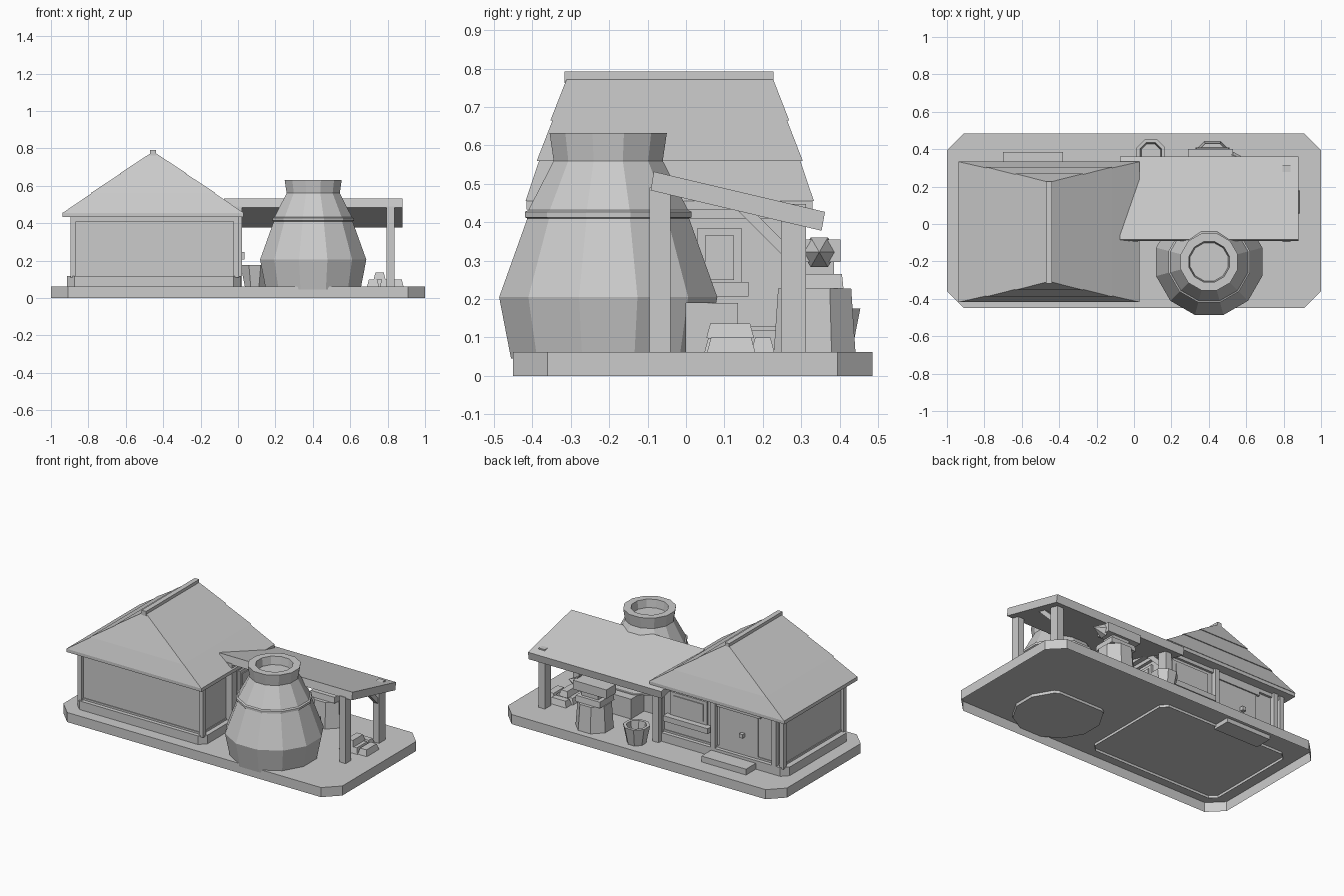
import bpy, bmesh, math
from mathutils import Matrix, Vector

cube = bpy.data.objects.get("Cube")
if cube:
    bpy.data.objects.remove(cube, do_unlink=True)

grey = bpy.data.materials.new("plain_grey")
grey.use_nodes = True
COLOUR = (0.6, 0.6, 0.6, 1)
grey.diffuse_color = COLOUR
grey.node_tree.nodes["Principled BSDF"].inputs["Base Color"].default_value = COLOUR


def finish(name, bm):
    bmesh.ops.recalc_face_normals(bm, faces=bm.faces)
    me = bpy.data.meshes.new(name)
    bm.to_mesh(me)
    bm.free()
    me.materials.append(grey)
    ob = bpy.data.objects.new(name, me)
    bpy.context.collection.objects.link(ob)
    return ob


def loft(name, rings, cap_start=True, cap_end=True, close=False):
    """Skin a list of equal-length point loops."""
    bm = bmesh.new()
    loops = [[bm.verts.new(p) for p in ring] for ring in rings]
    pairs = list(zip(loops, loops[1:]))
    if close:
        pairs.append((loops[-1], loops[0]))
    for a, b in pairs:
        n = len(a)
        for i in range(n):
            j = (i + 1) % n
            bm.faces.new((a[i], a[j], b[j], b[i]))
    if cap_start and not close:
        bm.faces.new(loops[0])
    if cap_end and not close:
        bm.faces.new(loops[-1])
    return finish(name, bm)


def rect(x0, x1, y0, y1, z, c=0.0):
    """Rectangle loop, with cut corners when c is set."""
    if not c:
        return [(x0, y0, z), (x1, y0, z), (x1, y1, z), (x0, y1, z)]
    return [(x0 + c, y0, z), (x1 - c, y0, z), (x1, y0 + c, z), (x1, y1 - c, z),
            (x1 - c, y1, z), (x0 + c, y1, z), (x0, y1 - c, z), (x0, y0 + c, z)]


def box(name, x0, x1, y0, y1, z0, z1, taper=0.0):
    t = taper
    return loft(name, [rect(x0, x1, y0, y1, z0),
                       rect(x0 + t, x1 - t, y0 + t, y1 - t, z1)])


def lathe(name, x, y, profile, sides, cap_start=True):
    rings = []
    for r, z in profile:
        rings.append([(x + r * math.cos((i + 0.5) * math.tau / sides),
                       y + r * math.sin((i + 0.5) * math.tau / sides), z)
                      for i in range(sides)])
    return loft(name, rings, cap_start, True)


# Ground slab, open underneath
loft("ground_slab", [rect(-1, 1, -0.45, 0.485, z, 0.09) for z in (0, 0.062)],
     cap_start=False)

# House body
loft("house_foundation", [rect(-0.915, 0.015, -0.375, 0.285, z, 0.04)
                          for z in (0.045, 0.118)], cap_start=False)
box("house_walls", -0.875, -0.02, -0.345, 0.255, 0.11, 0.44)
box("wall_base_trim", -0.88, -0.015, -0.35, 0.26, 0.118, 0.13)
box("wall_top_beam", -0.89, 0.0, -0.36, 0.27, 0.41, 0.436)
for x in (-0.88, -0.01):
    for y in (-0.35, 0.265):
        box("corner_post", x - 0.015, x + 0.015, y - 0.015, y + 0.015, 0.11, 0.436)
for x in (-0.39, -0.83):
    box("back_wall_post", x - 0.016, x + 0.016, 0.25, 0.285, 0.11, 0.436)

# Hipped roof: eave board, three overlapping courses and ridge cap
RX, Z0, Z1 = -0.4535, 0.455, 0.775


def roof_ring(z, grow=0.0):
    t = (z - Z0) / (Z1 - Z0)
    hx = 0.484 + (0.012 - 0.484) * t + grow
    return rect(RX - hx, RX + hx, -0.418 + 0.108 * t - grow, 0.333 - 0.107 * t + grow, z)


eave = box("roof_eaves", RX - 0.484, RX + 0.484, -0.415, 0.33, 0.433, 0.456)
for low, high in ((Z0, 0.57), (0.56, 0.675), (0.665, Z1)):
    g = 0.0 if low == Z0 else 0.006
    loft("roof_course", [roof_ring(low, g), roof_ring(high, 0)])
box("ridge_cap", RX - 0.016, RX + 0.016, -0.317, 0.228, 0.762, 0.792)

# Door, handle and step on the back wall
box("door", -0.7, -0.42, 0.25, 0.262, 0.118, 0.385)
box("door_lintel", -0.72, -0.4, 0.25, 0.27, 0.385, 0.41)
box("door_handle", -0.605, -0.58, 0.25, 0.285, 0.235, 0.26)
box("door_step", -0.70, -0.38, 0.27, 0.385, 0.035, 0.1)

# Windows: nested frame borders with a sill
box("back_window_frame", -0.335, -0.07, 0.25, 0.263, 0.24, 0.39)
box("back_window_pane", -0.31, -0.095, 0.25, 0.268, 0.26, 0.37)
box("back_window_sill", -0.365, -0.045, 0.25, 0.3, 0.205, 0.24)
box("side_window_frame", -0.03, -0.008, 0.03, 0.145, 0.23, 0.385)
box("side_window_pane", -0.03, -0.002, 0.05, 0.125, 0.25, 0.365)
box("side_window_sill", -0.03, 0.035, 0.015, 0.163, 0.207, 0.245)

# Lean-to roof
profile = [(-0.092, 0.483), (0.353, 0.378), (0.362, 0.427), (-0.084, 0.532)]
loft("lean_to_roof", [[(x, y, z) for y, z in profile] for x in (-0.075, 0.88)])

# Lean-to posts and diagonal braces
brace = [(0.13, 0.435), (0.265, 0.3), (0.265, 0.34), (0.165, 0.44)]
for x in (0.0, 0.816):
    box("front_post", x - 0.022, x + 0.022, -0.095, -0.04, 0.062, 0.49)
    box("back_post", x - 0.022, x + 0.022, 0.248, 0.312, 0.062, 0.447)
    loft("post_brace", [[(x + s, y, z) for y, z in brace] for s in (-0.014, 0.014)])

# Furnace with a flared collar, raised band and open mouth
KX, KY = 0.402, -0.2025
kiln = lathe("furnace", KX, KY, [
    (0.262, 0.045), (0.294, 0.205), (0.218, 0.41), (0.225, 0.413), (0.225, 0.427),
    (0.215, 0.432), (0.147, 0.56), (0.158, 0.632), (0.112, 0.632), (0.105, 0.58)], 12)
cutter = box("furnace_opening_cutter", KX - 0.21, KX + 0.21, 0.0, 0.2, 0.0, 0.19)
cutter.hide_render = True
cutter.hide_viewport = True
cutter.display_type = 'WIRE'
mod = kiln.modifiers.new("opening", 'BOOLEAN')
mod.operation = 'DIFFERENCE'
mod.solver = 'EXACT'
mod.object = cutter
box("hearth_block", 0.3, 0.5, -0.05, 0.135, 0.062, 0.19)

# Anvil on a tapered stump
AX, AY = 0.42, 0.335
lathe("anvil_stump", AX, AY, [(0.115, 0.062), (0.103, 0.228)], 8)
box("anvil_foot", 0.33, 0.51, 0.262, 0.41, 0.228, 0.265, 0.004)
box("anvil_waist", 0.36, 0.48, 0.3, 0.385, 0.265, 0.3)
box("anvil_body", 0.29, 0.53, 0.305, 0.402, 0.297, 0.355)
bm = bmesh.new()
bmesh.ops.create_cone(bm, segments=6, radius1=0.045, radius2=0, depth=0.08, cap_ends=True,
                      matrix=Matrix.Translation(Vector((0.56, 0.347, 0.322)))
                      @ Matrix.Rotation(math.pi / 2, 4, 'Y'))
finish("anvil_horn", bm)

# Water bucket
lathe("bucket", 0.09, 0.378, [(0.058, 0.062), (0.082, 0.175), (0.062, 0.175), (0.055, 0.12)], 8)

# Stack of metal bars
for x, y, z in ((0.722, 0.11, 0.062), (0.79, 0.11, 0.062), (0.757, 0.115, 0.099)):
    box("metal_bar", x - 0.032, x + 0.032, y - 0.062, y + 0.062, z, z + 0.037, 0.01)
box("loose_bar", 0.82, 0.885, 0.055, 0.18, 0.062, 0.1, 0.01)
box("loose_bar", 0.7, 0.82, 0.17, 0.23, 0.062, 0.1, 0.01)
